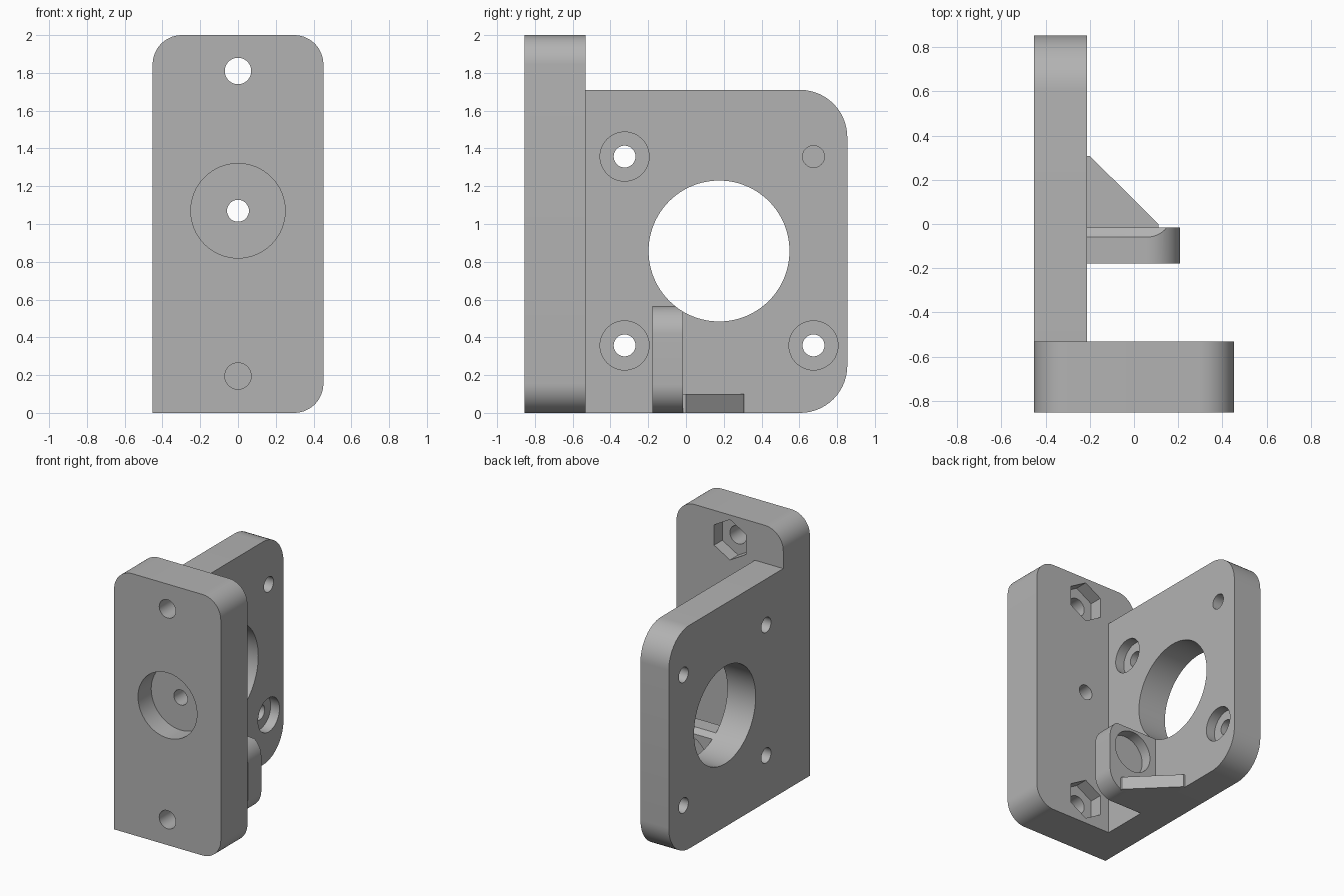
import bpy, bmesh
from math import sin, cos, pi, radians

cube = bpy.data.objects.get("Cube")
if cube:
    bpy.data.objects.remove(cube, do_unlink=True)

grey = bpy.data.materials.new("plain grey")
grey.use_nodes = True
COLOUR = (0.45, 0.45, 0.45, 1)
grey.diffuse_color = COLOUR
grey.node_tree.nodes["Principled BSDF"].inputs["Base Color"].default_value = COLOUR

PLACE = {"x": lambda a, b, t: (t, a, b),
         "y": lambda a, b, t: (a, t, b),
         "z": lambda a, b, t: (a, b, t)}


def prism(name, outline, axis, lo, hi):
    """Extrude a flat outline along an axis."""
    bm = bmesh.new()
    rings = [[bm.verts.new(PLACE[axis](a, b, t)) for a, b in outline] for t in (lo, hi)]
    n = len(outline)
    for ring in rings:
        bm.faces.new(ring)
    for i in range(n):
        j = (i + 1) % n
        bm.faces.new((rings[0][i], rings[0][j], rings[1][j], rings[1][i]))
    bmesh.ops.recalc_face_normals(bm, faces=bm.faces)
    mesh = bpy.data.meshes.new(name)
    bm.to_mesh(mesh)
    bm.free()
    mesh.materials.append(grey)
    obj = bpy.data.objects.new(name, mesh)
    bpy.context.collection.objects.link(obj)
    return obj


def circle(a, b, r, n=64, start=0.0):
    return [(a + r * cos(start + 2 * pi * i / n), b + r * sin(start + 2 * pi * i / n))
            for i in range(n)]


def rounded(a0, a1, b0, b1, radii, steps=14):
    """Rectangle outline; radii run lower-left, lower-right, upper-right, upper-left."""
    corners = [(a0, b0, 1, 1), (a1, b0, -1, 1), (a1, b1, -1, -1), (a0, b1, 1, -1)]
    pts = []
    for k, ((a, b, sa, sb), r) in enumerate(zip(corners, radii)):
        if r == 0:
            pts.append((a, b))
            continue
        for i in range(steps + 1):
            t = pi + (k + i / steps) * pi / 2
            pts.append((a + sa * r + r * cos(t), b + sb * r + r * sin(t)))
    return pts


def cut(obj, outline, axis, lo, hi):
    """Subtract a prism from a part."""
    tool = prism("cutter", outline, axis, lo, hi)
    tool.hide_render = True
    mod = obj.modifiers.new("cut", "BOOLEAN")
    mod.operation, mod.solver, mod.object = "DIFFERENCE", "EXACT", tool
    bpy.context.view_layer.objects.active = obj
    bpy.ops.object.modifier_apply(modifier=mod.name)
    bpy.data.objects.remove(tool, do_unlink=True)


FRONT, MID, BACK = -0.854, -0.532, 0.854
LEFT, INNER = -0.452, -0.212
MOTOR = circle(0.175, 0.857, 0.373, 96)

# Front mounting plate with a centre counterbore and two screw holes with nut pockets
front_plate = prism("front_plate", rounded(LEFT, -LEFT, 0, 2, (0, 0.155, 0.155, 0.155)),
                    "y", FRONT, MID)
cut(front_plate, circle(0, 1.07, 0.25), "y", FRONT - 0.1, FRONT + 0.16)
cut(front_plate, circle(0, 1.07, 0.058, 32), "y", FRONT, MID + 0.1)
for z in (0.195, 1.81):
    cut(front_plate, circle(0, z, 0.07, 32), "y", FRONT - 0.1, MID + 0.1)
    cut(front_plate, circle(0, z, 0.155, 6, pi / 2), "y", MID - 0.1, MID + 0.1)

# Side plate with the large opening and four bolt holes
side_plate = prism("side_plate", rounded(MID, BACK, 0, 1.71, (0, 0.25, 0.25, 0)),
                   "x", LEFT, INNER)
cut(side_plate, MOTOR, "x", LEFT - 0.1, INNER + 0.1)
for y in (-0.325, 0.675):
    for z in (0.357, 1.357):
        hole = circle(y, z, 0.058, 32)
        if y > 0 and z > 1:
            # This hole is closed by a thin web
            cut(side_plate, hole, "x", INNER - 0.08, INNER + 0.1)
            cut(side_plate, hole, "x", LEFT - 0.1, INNER - 0.1)
        else:
            cut(side_plate, hole, "x", LEFT - 0.1, INNER + 0.1)
            cut(side_plate, circle(y, z, 0.13, 48), "x", INNER - 0.075, INNER + 0.1)

# Small tab with a blind round pocket, trimmed by the large opening
tab = prism("tab", rounded(INNER, 0.208, 0, 0.567, (0, 0.15, 0.15, 0)), "y", -0.178, -0.015)
cut(tab, MOTOR, "x", INNER - 0.1, 0.4)
cut(tab, circle(0, 0.355, 0.16), "y", -0.1, 0.1)

# Triangular brace behind the tab
brace = prism("brace", [(INNER, -0.015), (0.11, -0.015), (0.11, 0), (-0.2, 0.308), (INNER, 0.308)],
              "z", 0, 0.1)

# Smooth the curved walls, keep the edges sharp
bpy.ops.object.select_all(action="DESELECT")
for part in (front_plate, side_plate, tab, brace):
    part.select_set(True)
bpy.context.view_layer.objects.active = front_plate
bpy.ops.object.shade_smooth_by_angle(angle=radians(30))
